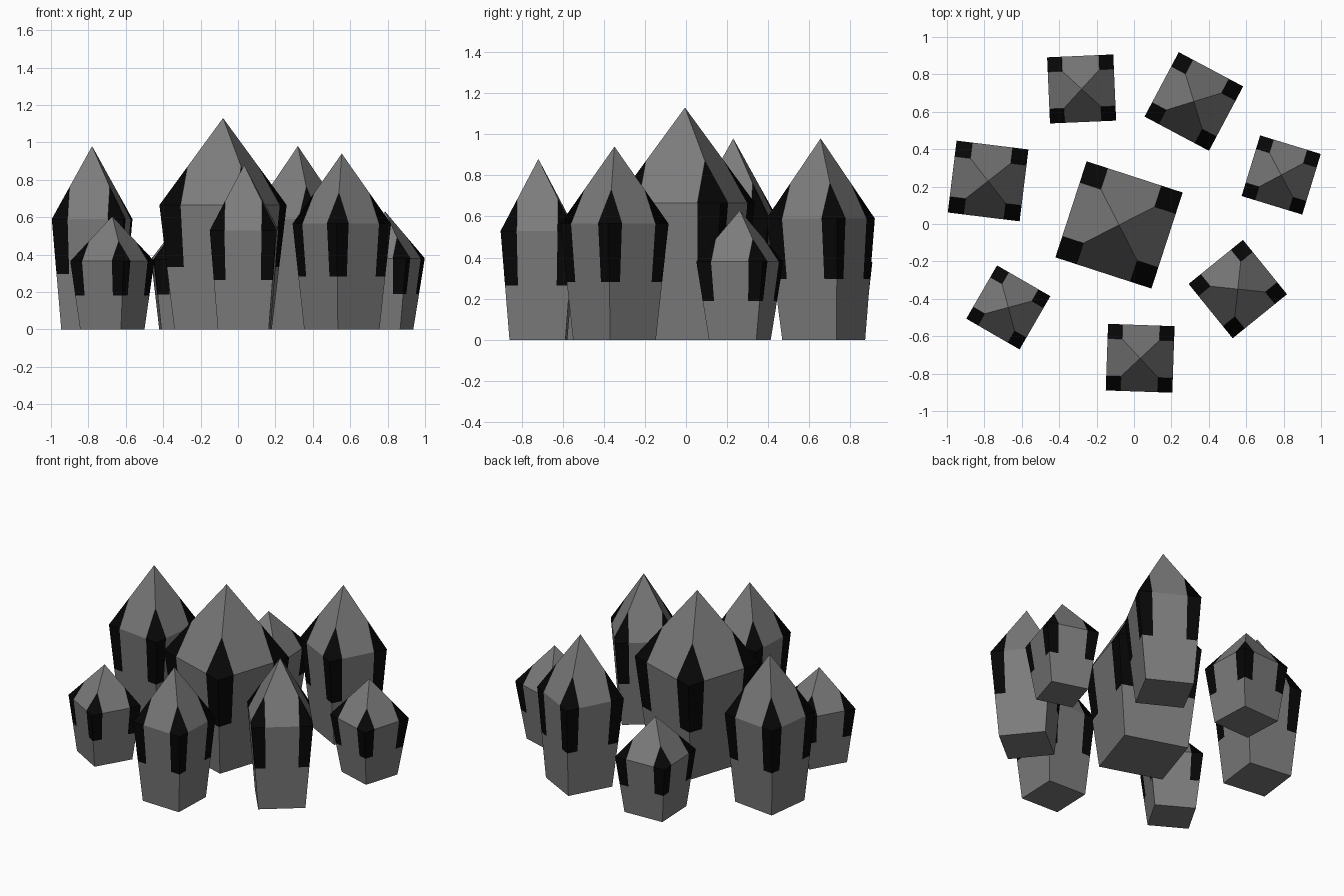
import bpy, bmesh, math
from mathutils import Vector

if "Cube" in bpy.data.objects:
    bpy.data.objects.remove(bpy.data.objects["Cube"])


def material(name, rgb):
    m = bpy.data.materials.new(name)
    m.diffuse_color = (*rgb, 1)
    m.use_nodes = True
    m.node_tree.nodes["Principled BSDF"].inputs["Base Color"].default_value = m.diffuse_color
    return m


GREY = material("stone grey", (0.2, 0.2, 0.2))
BLACK = material("corner black", (0.002, 0.002, 0.002))

BAND = 0.22   # share of each side covered by a black corner


def ring(bm, centre, size, angle, z, band):
    """Square ring of 12 points: each corner plus the band edges either side."""
    c = [Vector((centre[0] + size / math.sqrt(2) * math.cos(angle + math.pi / 4 + k * math.pi / 2),
                 centre[1] + size / math.sqrt(2) * math.sin(angle + math.pi / 4 + k * math.pi / 2), z))
         for k in range(4)]
    out = []
    for k in range(4):
        a, b = c[k], c[(k + 1) % 4]
        out += [bm.verts.new(a.lerp(b, t)) for t in (0, band, 1 - band)]
    return out


def crystal(name, x, y, size, degrees, shoulder, top, foot=0.765, lean=(0, 0)):
    bm = bmesh.new()
    a = math.radians(degrees)

    def face(verts, black=False):
        bm.faces.new(verts).material_index = int(black)

    # flaring shaft: foot, lower end of the black bands, shoulder
    base = ring(bm, (x + lean[0], y + lean[1]), size * foot, a, 0, 0.2)
    mid = ring(bm, (x + lean[0] / 2, y + lean[1] / 2), size * (1 + foot) / 2, a, shoulder / 2, 0.2)
    rim = ring(bm, (x, y), size, a, shoulder, BAND)
    face(base[::-1])
    for lo, hi in ((base, mid), (mid, rim)):
        for i in range(12):
            j = (i + 1) % 12
            face((lo[i], lo[j], hi[j], hi[i]), hi is rim and i % 3 != 1)

    # pyramid tip with black corner patches
    tip = Vector((x, y, top))
    apex = bm.verts.new(tip)
    ridge = [bm.verts.new(rim[3 * k].co.lerp(tip, 2 * BAND)) for k in range(4)]
    for k in range(4):
        i, n = 3 * k, (k + 1) % 4
        face((rim[i], rim[i + 1], ridge[k], rim[i - 1]), True)
        face((rim[i + 1], rim[i + 2], ridge[n], apex, ridge[k]))

    bmesh.ops.recalc_face_normals(bm, faces=bm.faces[:])
    me = bpy.data.meshes.new(name)
    bm.to_mesh(me)
    bm.free()
    me.materials.append(GREY)
    me.materials.append(BLACK)
    bpy.context.collection.objects.link(bpy.data.objects.new(name, me))


# central crystal and the seven around it
crystal("centre_crystal", -0.08, -0.005, 0.54, -18, 0.665, 1.13)
crystal("left_crystal", -0.78, 0.23, 0.387, -7, 0.59, 0.98)
crystal("back_left_crystal", -0.28, 0.722, 0.354, 2.5, 0.375, 0.62)
crystal("back_crystal", 0.32, 0.655, 0.39, -28, 0.59, 0.98, lean=(0, 0.015))
crystal("right_crystal", 0.787, 0.262, 0.339, -17, 0.38, 0.63, foot=0.71)
crystal("front_right_crystal", 0.555, -0.348, 0.374, -51, 0.565, 0.94)
crystal("front_crystal", 0.033, -0.718, 0.356, -2, 0.53, 0.88)
crystal("front_left_crystal", -0.672, -0.446, 0.329, -30, 0.365, 0.605)
